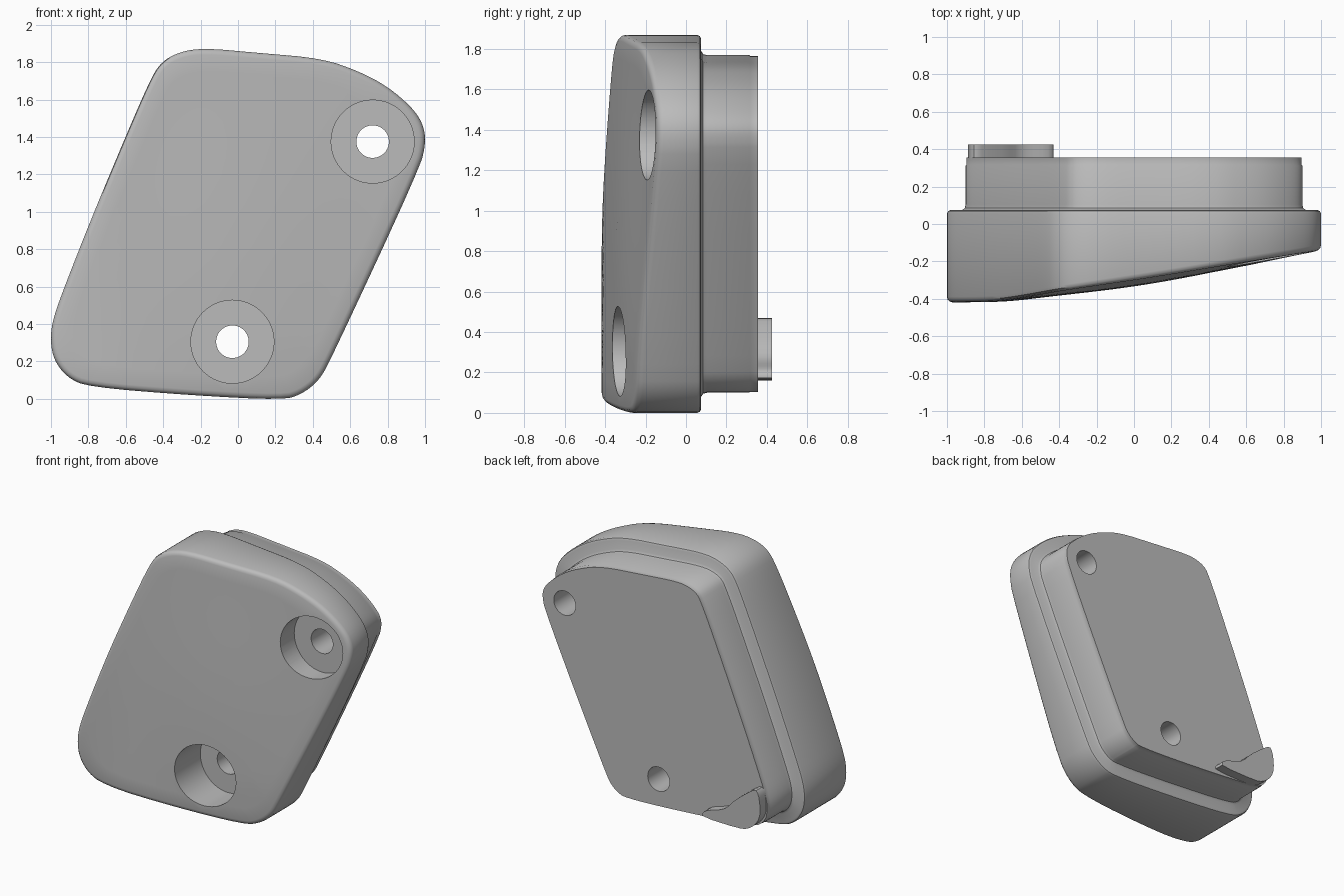
import bpy, bmesh, math
from mathutils import Vector

cube = bpy.data.objects.get("Cube")
if cube:
    bpy.data.objects.remove(cube)

grey = bpy.data.materials.new("plain grey")
grey.use_nodes = True
grey.diffuse_color = (0.5, 0.5, 0.5, 1)
grey.node_tree.nodes["Principled BSDF"].inputs["Base Color"].default_value = (0.5, 0.5, 0.5, 1)

HEIGHT, RIM_BACK, BODY_BACK, SEAT = 1.87, 0.075, 0.355, -0.07
HOLES = [(0.72, 1.375), (-0.03, 0.305)]


def chaikin(pts, rounds=2):
    for _ in range(rounds):
        out = []
        for a, b in zip(pts, pts[1:] + pts[:1]):
            out += [a.lerp(b, 0.25), a.lerp(b, 0.75)]
        pts = out
    return pts


def inset(pts, d):
    """Move a counter-clockwise outline inward."""
    out = []
    for i, p in enumerate(pts):
        t = (pts[(i + 1) % len(pts)] - pts[i - 1]).normalized()
        out.append(p + Vector((-t.y, t.x)) * d)
    return out


def front_y(p):
    """Sloping, slightly domed front face, flattening toward -x."""
    y = -0.312 + 0.157 * p.x + 0.011 * p.y
    y -= 0.03 * math.exp(-3 * ((p.x - 0.05) ** 2 + 0.4 * (p.y - 0.8) ** 2))
    y += 0.05 * max(0, 0.3 - p.y) * max(0, min(1, p.x + 0.5))
    gap = y + 0.42
    return -0.42 + 0.5 * (gap + math.sqrt(gap * gap + 0.0002))


def loft(name, rings):
    """Skin closed rings running front to back and cap both ends."""
    bm = bmesh.new()
    loops = [[bm.verts.new(co) for co in ring] for ring in rings]
    for a, b in zip(loops, loops[1:]):
        for i in range(len(a)):
            j = (i + 1) % len(a)
            bm.faces.new((a[i], a[j], b[j], b[i]))
    bm.faces.new(loops[0])
    bm.faces.new(loops[-1])
    bmesh.ops.recalc_face_normals(bm, faces=bm.faces)
    mesh = bpy.data.meshes.new(name)
    bm.to_mesh(mesh)
    bm.free()
    mesh.materials.append(grey)
    ob = bpy.data.objects.new(name, mesh)
    bpy.context.collection.objects.link(ob)
    return ob


def flat(pts, y):
    return [(p.x, y, p.y) for p in pts]


def smooth(ob):
    bpy.ops.object.select_all(action="DESELECT")
    ob.select_set(True)
    bpy.context.view_layer.objects.active = ob
    for mod in list(ob.modifiers):
        bpy.ops.object.modifier_apply(modifier=mod.name)
    bpy.ops.object.shade_smooth_by_angle(angle=math.radians(35))


# Rounded, leaning outline, fitted to the overall size
outline = [Vector(p) for p in [
    (-.18, 1.875), (-.31, 1.855), (-.41, 1.80), (-.47, 1.70), (-.6, 1.40), (-.78, .97),
    (-.93, .59), (-.99, .42), (-1.0, .31), (-.98, .21), (-.91, .12), (-.8, .07),
    (-.25, .025), (.24, 0), (.34, .03), (.43, .10), (.49, .2), (.97, 1.23),
    (1.005, 1.37), (.99, 1.47), (.93, 1.56), (.8, 1.67), (.65, 1.75), (.45, 1.82), (.1, 1.85)]]
outline = chaikin(outline)
xs, zs = [p.x for p in outline], [p.y for p in outline]
outline = [Vector(((p.x - min(xs)) / (max(xs) - min(xs)) * 2 - 1,
                   (p.y - min(zs)) / (max(zs) - min(zs)) * HEIGHT)) for p in outline]

# Cover: domed front, rolled edges and flat back
center = Vector((0, 0.93))
rings = []
for k in range(1, 11):
    ring = [center.lerp(p, k / 10) for p in inset(outline, 0.03)]
    rings.append([(p.x, front_y(p), p.y) for p in ring])
for d, drop in ((0.015, 0.004), (0.004, 0.014), (0, 0.03)):
    rings.append([(p.x, front_y(p) + drop, p.y) for p in inset(outline, d)])
for d, y in ((0, RIM_BACK - 0.02), (0.006, RIM_BACK - 0.006), (0.02, RIM_BACK)):
    rings.append(flat(inset(outline, d), y))
# Close the rear with a foot that rises into the inner body
rings += [flat(inset(outline, d), y) for d, y in
          ((0.08, RIM_BACK), (0.095, RIM_BACK + 0.01), (0.1, RIM_BACK + 0.03),
           (0.1, 0.312), (0.104, 0.318), (0.104, BODY_BACK))]
housing = loft("housing", rings)

# Counterbored screw holes
for n, (x, z) in enumerate(HOLES):
    for kind, radius, y0, y1 in (("counterbore", 0.222, -1, SEAT), ("bore", 0.087, -0.9, 1)):
        bpy.ops.mesh.primitive_cylinder_add(vertices=64, radius=radius, depth=y1 - y0,
                                            location=(x, (y0 + y1) / 2, z),
                                            rotation=(math.pi / 2, 0, 0))
        cutter = bpy.context.object
        cutter.name = f"{kind}_cutter_{n + 1}"
        cutter.data.materials.append(grey)
        cut = housing.modifiers.new(kind, "BOOLEAN")
        cut.operation, cut.solver, cut.object = "DIFFERENCE", "EXACT", cutter
smooth(housing)
for ob in [o for o in bpy.data.objects if "_cutter_" in o.name]:
    bpy.data.objects.remove(ob)

# Locating tab on the lower corner of the back
tab = [Vector(p) for p in [
    (-.43, .165), (-.43, .2), (-.47, .225), (-.56, .25), (-.62, .28), (-.68, .35),
    (-.80, .445), (-.85, .475), (-.875, .45), (-.89, .36), (-.885, .28), (-.85, .22),
    (-.79, .175), (-.72, .16)]]
tab = chaikin(tab, 1)
smooth(loft("locating_tab", [flat(tab, BODY_BACK - 0.01), flat(tab, 0.425)]))
